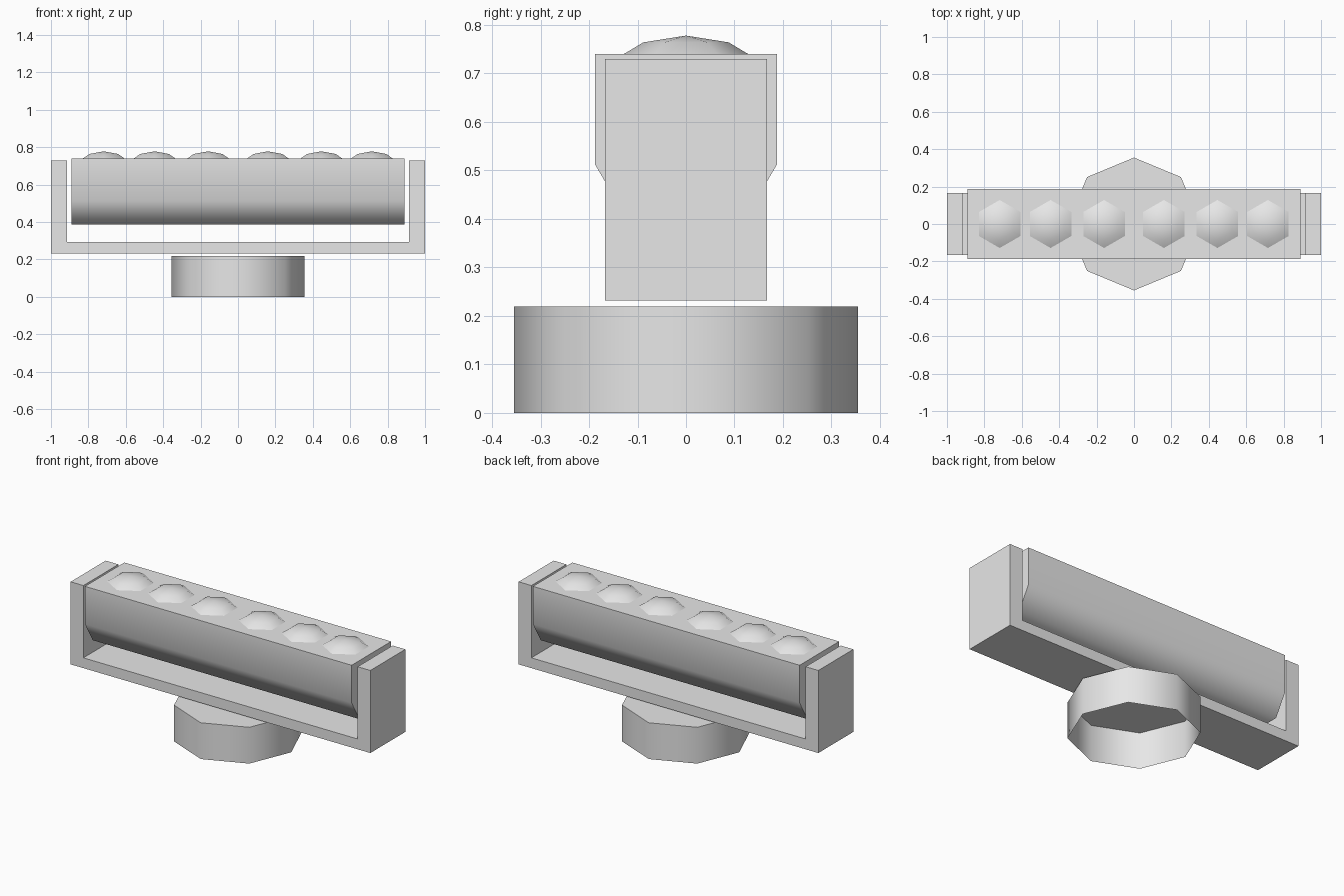
import bpy, bmesh, math
from mathutils import Vector

cube = bpy.data.objects.get("Cube")
if cube:
    bpy.data.objects.remove(cube, do_unlink=True)

# Single plain grey
grey = bpy.data.materials.new("light_grey")
grey.use_nodes = True
grey.diffuse_color = (0.8, 0.8, 0.8, 1)
grey.node_tree.nodes["Principled BSDF"].inputs["Base Color"].default_value = (0.8, 0.8, 0.8, 1)


def finish(name, bm, smooth_angle=None):
    """Turn a bmesh into a named object, optionally smoothed by angle."""
    mesh = bpy.data.meshes.new(name)
    bm.to_mesh(mesh)
    bm.free()
    obj = bpy.data.objects.new(name, mesh)
    bpy.context.collection.objects.link(obj)
    mesh.materials.append(grey)
    if smooth_angle:
        bpy.ops.object.select_all(action='DESELECT')
        obj.select_set(True)
        bpy.context.view_layer.objects.active = obj
        bpy.ops.object.shade_smooth_by_angle(angle=math.radians(smooth_angle))
    return obj


def prism(points, direction):
    """Extrude a closed outline along a direction."""
    bm = bmesh.new()
    face = bm.faces.new([bm.verts.new(p) for p in points])
    ext = bmesh.ops.extrude_face_region(bm, geom=[face])
    moved = [g for g in ext["geom"] if isinstance(g, bmesh.types.BMVert)]
    bmesh.ops.translate(bm, verts=moved, vec=Vector(direction))
    bmesh.ops.recalc_face_normals(bm, faces=bm.faces)
    return bm


# Octagonal foot, hollow and open underneath
R, FOOT_H = 0.355, 0.219
octagon = [(R * math.cos(i * math.pi / 4), R * math.sin(i * math.pi / 4), 0) for i in range(8)]
bm = prism(octagon, (0, 0, FOOT_H))
bottom = [f for f in bm.faces if f.calc_center_median().z < 0.001]
bmesh.ops.delete(bm, geom=bottom, context='FACES_ONLY')
finish("foot", bm, 60)

# U-shaped bracket
D = 0.167
half = [(1.0, 0.232), (1.0, 0.73), (0.915, 0.73), (0.915, 0.294)]
outline = half + [(-x, z) for x, z in reversed(half)]
finish("bracket", prism([(x, -D, z) for x, z in outline], (0, 2 * D, 0)))

# Bar with a chamfered underside
L = 0.89
half = [(0.188, 0.74), (0.188, 0.513), (0.114, 0.387)]
outline = half + [(-y, z) for y, z in reversed(half)]
finish("bar", prism([(-L, y, z) for y, z in outline], (2 * L, 0, 0)), 70)

# Row of six-sided domed buttons
DOME = [(0.13, 0.739), (0.088, 0.764)]
for n, cx in enumerate((-0.718, -0.446, -0.16, 0.16, 0.446, 0.716), 1):
    bm = bmesh.new()
    rings = []
    for r, z in DOME:
        angles = [math.pi / 2 + i * math.pi / 3 for i in range(6)]
        rings.append([bm.verts.new((cx + r * math.cos(a), r * math.sin(a), z)) for a in angles])
    apex = bm.verts.new((cx, 0, 0.778))
    low, high = rings
    for i in range(6):
        j = (i + 1) % 6
        bm.faces.new((low[i], low[j], high[j], high[i]))
        bm.faces.new((high[i], high[j], apex))
    finish(f"button_{n}", bm, 60)
